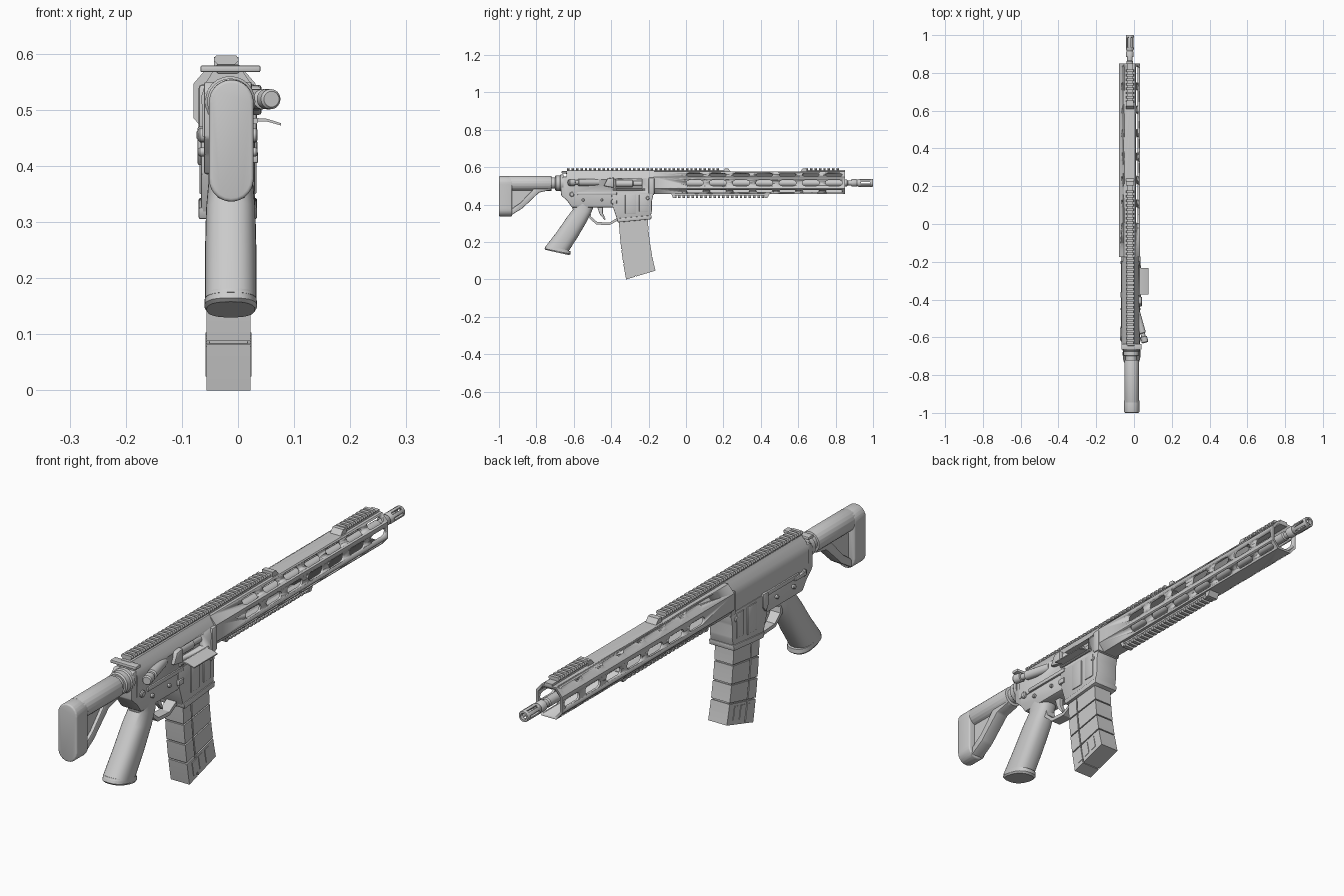
import bpy, bmesh, math
from mathutils import Vector

if "Cube" in bpy.data.objects:
    bpy.data.objects.remove(bpy.data.objects["Cube"])

X, Y, Z = Vector((1, 0, 0)), Vector((0, 1, 0)), Vector((0, 0, 1))
SIDE, SECTION = (Y, Z, X), (X, Z, Y)   # profile axes followed by extrusion axis
CX, GX, BORE = -0.018, -0.024, 0.516   # receiver centre, handguard centre, bore height


def prism(bm, pts, a, b, frame=SIDE, origin=Vector()):
    u, v, w = frame
    rings = [[bm.verts.new(origin + u * p + v * q + w * d) for p, q in pts] for d in (a, b)]
    skin(bm, rings)


def skin(bm, rings):
    n = len(rings[0])
    for r, s in zip(rings, rings[1:]):
        for i in range(n):
            j = (i + 1) % n
            bm.faces.new((r[i], r[j], s[j], s[i]))
    bm.faces.new(rings[0][::-1])
    bm.faces.new(rings[-1])


def finish(name, bm, bevel=0, segments=2, smooth=True):
    bmesh.ops.recalc_face_normals(bm, faces=bm.faces)
    if bevel:
        bmesh.ops.bevel(bm, geom=bm.edges[:], offset=bevel, segments=segments,
                        profile=0.5, affect='EDGES', clamp_overlap=True)
    mesh = bpy.data.meshes.new(name)
    bm.to_mesh(mesh)
    bm.free()
    obj = bpy.data.objects.new(name, mesh)
    bpy.context.collection.objects.link(obj)
    activate(obj)
    if smooth:
        bpy.ops.object.shade_smooth_by_angle(angle=math.radians(32))
    return obj


def activate(obj):
    bpy.ops.object.select_all(action='DESELECT')
    obj.select_set(True)
    bpy.context.view_layer.objects.active = obj


def solid(name, pts, a, b, frame=SIDE, bevel=0, segments=2):
    bm = bmesh.new()
    prism(bm, pts, a, b, frame)
    return finish(name, bm, bevel, segments)


def rect(p, q, r, s):
    return [(p, q), (r, q), (r, s), (p, s)]


def block(name, x, y, z, bevel=0.003):
    return solid(name, rect(y[0], z[0], y[1], z[1]), x[0], x[1], bevel=bevel)


def lathe(name, start, direction, profile, n=24):
    bm = bmesh.new()
    w = direction.normalized()
    u = w.cross(Z if abs(w.z) < 0.9 else X).normalized()
    v = w.cross(u)
    turn = [2 * math.pi * i / n for i in range(n)]
    skin(bm, [[bm.verts.new(start + w * d + (u * math.cos(t) + v * math.sin(t)) * r)
               for t in turn] for d, r in profile])
    return finish(name, bm)


def cut(obj, cutter):
    mod = obj.modifiers.new("cut", 'BOOLEAN')
    mod.operation, mod.solver, mod.object = 'DIFFERENCE', 'EXACT', cutter
    activate(obj)
    bpy.ops.object.modifier_apply(modifier=mod.name)
    bpy.data.objects.remove(cutter)


def mirrored(half, cx):
    return [(cx + x, z) for x, z in half] + [(cx - x, z) for x, z in reversed(half)]


def stadium(length, r, n=6):
    h = length / 2 - r
    arc = [math.pi * i / n - math.pi / 2 for i in range(n + 1)]
    right = [(h + r * math.cos(t), r * math.sin(t)) for t in arc]
    return right + [(-p, -q) for p, q in right]


def rail(name, cx, z, up, y0, y1, pitch=0.0235):
    bm = bmesh.new()
    prism(bm, mirrored([(0.016, z - up * 0.012), (0.016, z + up * 0.007)], cx), y0, y1, SECTION)
    tooth = mirrored([(0.016, z + up * 0.005), (0.022, z + up * 0.010),
                      (0.022, z + up * 0.014), (0.018, z + up * 0.02)], cx)
    for i in range(int((y1 - y0) / pitch)):
        y = y0 + i * pitch
        prism(bm, tooth, y, y + pitch * 0.55, SECTION)
    return finish(name, bm, smooth=False)


# Handguard: hollow octagonal tube with rows of slots on five-sided flanks
octagon = [(0.03, -0.06), (0.055, -0.031), (0.055, 0.031), (0.03, 0.06)]
shell = lambda s: mirrored([(x * s, BORE + z * s) for x, z in octagon], GX)
handguard = solid("handguard", shell(1), -0.175, 0.85, SECTION)
cut(handguard, solid("handguard_bore", shell(0.85), -0.14, 0.9, SECTION))
bm = bmesh.new()
for p, q in zip(octagon, octagon[1:]):
    for s in (1, -1):
        mid = Vector((GX + s * (p[0] + q[0]) / 2, 0, BORE + (p[1] + q[1]) / 2))
        t = Vector((s * (q[0] - p[0]), 0, q[1] - p[1])).normalized()
        n = Vector((s * t.z * s, 0, -t.x * s)) * s
        radius = 0.015 if abs(t.z) > 0.95 else 0.012
        for i in range(7):
            prism(bm, stadium(0.09, radius), -0.014, 0.006, (Y, t, n), mid + Y * (0.047 + i * 0.124))
cut(handguard, finish("slot_cutter", bm))

# Rails and their ramped ends
rail("top_rail", GX + 0.003, 0.577, 1, -0.635, 0.21)
rail("front_rail", GX + 0.003, 0.577, 1, 0.64, 0.85)
rail("bottom_rail", GX + 0.003, 0.455, -1, -0.065, 0.43)
for name, y0, y1, z, top in (("rear_rail_ramp", 0.205, 0.245, 0.57, 0.594), ("front_rail_ramp", 0.645, 0.605, 0.57, 0.594),
                             ("lower_ramp_front", 0.42, 0.45, 0.462, 0.436), ("lower_ramp_rear", -0.06, -0.08, 0.462, 0.436)):
    solid(name, [(y0, z), (y0, top), ((y0 + y1) / 2, top), (y1, z)], GX - 0.019, GX + 0.025)

# Barrel and slotted muzzle
axis = Vector((GX + 0.002, 0, BORE))
lathe("barrel", axis, Y, [(-0.17, 0.02), (0.7, 0.018), (0.86, 0.018), (0.865, 0.014), (0.895, 0.014)])
muzzle = lathe("muzzle", axis, Y, [(0.885, 0.02), (0.91, 0.02), (0.915, 0.017), (0.925, 0.021),
                                   (0.996, 0.021), (1.0, 0.019), (1.0, 0.012), (0.92, 0.012)])
bm = bmesh.new()
for i in range(6):
    t = math.pi * i / 3
    out = Vector((math.cos(t), 0, math.sin(t)))
    prism(bm, stadium(0.055, 0.004, 4), 0.008, 0.03, (Y, out.cross(Y), out), axis + Y * 0.96)
cut(muzzle, finish("muzzle_slots", bm))

# Upper receiver with ejection port
half = [(0.045, 0.452), (0.047, 0.525), (0.04, 0.548), (0.027, 0.568), (0.02, 0.58)]
upper = solid("upper_receiver", mirrored(half, CX), -0.64, -0.172, SECTION)
cut(upper, block("port_cutter", (0.005, 0.06), (-0.375, -0.235), (0.488, 0.538), 0))
lathe("bolt", Vector((0, -0.376, 0.513)), Y, [(0, 0.019), (0.09, 0.019), (0.095, 0.014), (0.142, 0.014)])
solid("port_cover", [(0.022, 0.48), (0.052, 0.479), (0.077, 0.472), (0.077, 0.476), (0.052, 0.484), (0.022, 0.486)],
      -0.372, -0.232, SECTION)
lathe("cover_hinge", Vector((0.03, -0.39, 0.48)), Y, [(0, 0.006), (0.17, 0.006)], 10)
solid("shell_deflector", [(-0.44, 0.5), (-0.385, 0.49), (-0.385, 0.545), (-0.42, 0.54)], 0.02, 0.042, bevel=0.005)
lathe("forward_assist", Vector((0.015, -0.47, 0.519)), Vector((0.045, -0.16, 0)),
      [(0, 0.018), (0.11, 0.018), (0.113, 0.012), (0.13, 0.012), (0.132, 0.018), (0.16, 0.018), (0.165, 0.014)])
block("receiver_front_band", (CX - 0.052, CX + 0.052), (-0.2, -0.168), (0.455, 0.545), 0.006)
block("charging_handle", (CX - 0.049, CX + 0.058), (-0.665, -0.635), (0.567, 0.579))
block("charging_handle_stem", (CX - 0.02, CX + 0.02), (-0.645, -0.56), (0.565, 0.581))

# Lower receiver, magazine well and controls
solid("lower_receiver", [(-0.655, 0.55), (-0.672, 0.53), (-0.668, 0.45), (-0.635, 0.42), (-0.61, 0.385),
                         (-0.37, 0.385), (-0.37, 0.46), (-0.62, 0.47), (-0.635, 0.55)], CX - 0.043, CX + 0.043, bevel=0.005)
solid("magazine_well", [(-0.4, 0.465), (-0.39, 0.385), (-0.365, 0.31), (-0.19, 0.325), (-0.182, 0.37),
                        (-0.182, 0.42), (-0.172, 0.465)], CX - 0.048, CX + 0.048, bevel=0.004)
solid("magazine_well_lip", [(-0.37, 0.326), (-0.364, 0.305), (-0.186, 0.322), (-0.184, 0.343)],
      CX - 0.052, CX + 0.052, bevel=0.003)
for side, s in (("left", 1), ("right", -1)):
    x = sorted((CX + s * 0.04, CX + s * 0.051))
    block(side + "_well_panel", x, (-0.325, -0.27), (0.35, 0.455))
    block(side + "_well_bar", x, (-0.25, -0.205), (0.36, 0.455))
    block(side + "_receiver_ledge", x, (-0.58, -0.37), (0.452, 0.468))
    for i, (y, z, r) in enumerate(((-0.61, 0.455, 0.013), (-0.55, 0.425, 0.008), (-0.45, 0.425, 0.007), (-0.205, 0.435, 0.01))):
        lathe(f"{side}_pin_{i + 1}", Vector((CX, y, z)), X * s, [(0, r), (0.05, r), (0.053, r * 0.7)], 16)
solid("selector_lever", [(-0.615, 0.463), (-0.55, 0.46), (-0.55, 0.447), (-0.615, 0.447)], CX - 0.056, CX - 0.042, bevel=0.003)
solid("bolt_catch", [(-0.39, 0.47), (-0.36, 0.47), (-0.36, 0.42), (-0.375, 0.40), (-0.39, 0.42)],
      CX - 0.054, CX - 0.04, bevel=0.003)
block("magazine_release", (CX + 0.04, CX + 0.054), (-0.4, -0.37), (0.405, 0.425))
solid("trigger_guard", [(-0.53, 0.39), (-0.52, 0.33), (-0.48, 0.294), (-0.41, 0.29), (-0.365, 0.315), (-0.365, 0.33),
                        (-0.41, 0.304), (-0.475, 0.307), (-0.507, 0.335), (-0.515, 0.39)], CX - 0.02, CX + 0.02)
solid("trigger", [(-0.475, 0.39), (-0.462, 0.35), (-0.435, 0.318), (-0.43, 0.323), (-0.445, 0.355), (-0.445, 0.39)],
      CX - 0.009, CX + 0.009, bevel=0.002)


# Grip lofted from rounded sections, given as rear and front edge points
def loft(name, sections, cx, power=0.8, n=28):
    bm = bmesh.new()
    rings = []
    curve = lambda c: math.copysign(abs(c) ** power, c)
    for ry, rz, fy, fz, hw in sections:
        mid, arm = Vector((cx, ry + fy, rz + fz)), Vector((0, fy - ry, fz - rz)) / 2
        mid.yz = mid.yz / 2
        rings.append([bm.verts.new(mid + arm * curve(math.cos(t)) + X * hw * curve(math.sin(t)))
                      for t in (2 * math.pi * i / n for i in range(n))])
    skin(bm, rings)
    return finish(name, bm)


loft("grip", [(-0.615, 0.41, -0.49, 0.4, 0.038), (-0.605, 0.375, -0.505, 0.36, 0.04), (-0.635, 0.335, -0.53, 0.31, 0.044),
              (-0.69, 0.255, -0.58, 0.225, 0.046), (-0.752, 0.175, -0.63, 0.148, 0.046)], -0.013)
loft("grip_cap", [(-0.748, 0.182, -0.618, 0.152, 0.046), (-0.756, 0.165, -0.617, 0.136, 0.047),
                  (-0.75, 0.158, -0.625, 0.13, 0.043)], -0.013)


# Curved magazine with raised side panels
def mag(u, v):
    rear = Vector((-0.36 + 0.012 * v + 0.028 * v * v, 0.34 - 0.34 * v))
    front = Vector((-0.205 + 0.007 * v + 0.035 * v * v, 0.35 - 0.303 * v))
    return rear.lerp(front, u)


def mag_patch(u0, u1, v0, v1, n=4):
    steps = [v0 + (v1 - v0) * i / n for i in range(n + 1)]
    return [mag(u0, v) for v in steps] + [mag(u1, v) for v in reversed(steps)]


solid("magazine_body", mag_patch(0.03, 0.97, -0.1, 0.99, 8), -0.051, 0.017)
bm = bmesh.new()
bands = (0.08, 0.3, 0.53, 0.75, 1)
for v0, v1 in zip(bands, bands[1:]):
    for u0, u1 in ((0, 0.3), (0.335, 1)):
        prism(bm, mag_patch(u0, u1, v0 + 0.008, v1 - 0.008 * (v1 < 1)), -0.056, 0.022)
for i in range(3):
    u = 0.17 + i * 0.24
    prism(bm, mag_patch(u, u + 0.15, 0.79, 0.95), -0.058, 0.024)
finish("magazine_panels", bm, smooth=False)

# Buffer tube and stock
tube = Vector((-0.014, 0, 0.515))
lathe("buffer_tube", tube, Y, [(-0.95, 0.03), (-0.64, 0.03)])
lathe("tube_collar", tube, Y, [(-0.7, 0.036), (-0.695, 0.041), (-0.675, 0.041), (-0.67, 0.045), (-0.655, 0.045)])
butt = [(-0.012 + q, 0.445 + p) for p, q in stadium(0.218, 0.04, 10)]
solid("butt_pad", butt, -1.0, -0.93, SECTION, bevel=0.01, segments=3)
body = [(-0.012 + q, 0.514 + p) for p, q in stadium(0.0805, 0.039, 10)]
solid("stock_body", body, -0.945, -0.72, SECTION, bevel=0.004)
solid("stock_strut", [(-0.72, 0.5), (-0.725, 0.478), (-0.785, 0.465), (-0.875, 0.38), (-0.94, 0.34),
                      (-0.94, 0.372), (-0.885, 0.41), (-0.8, 0.5)], -0.038, 0.014, bevel=0.005)
solid("stock_web", [(-0.94, 0.5), (-0.79, 0.5), (-0.88, 0.39), (-0.94, 0.35)], -0.026, 0.002)
